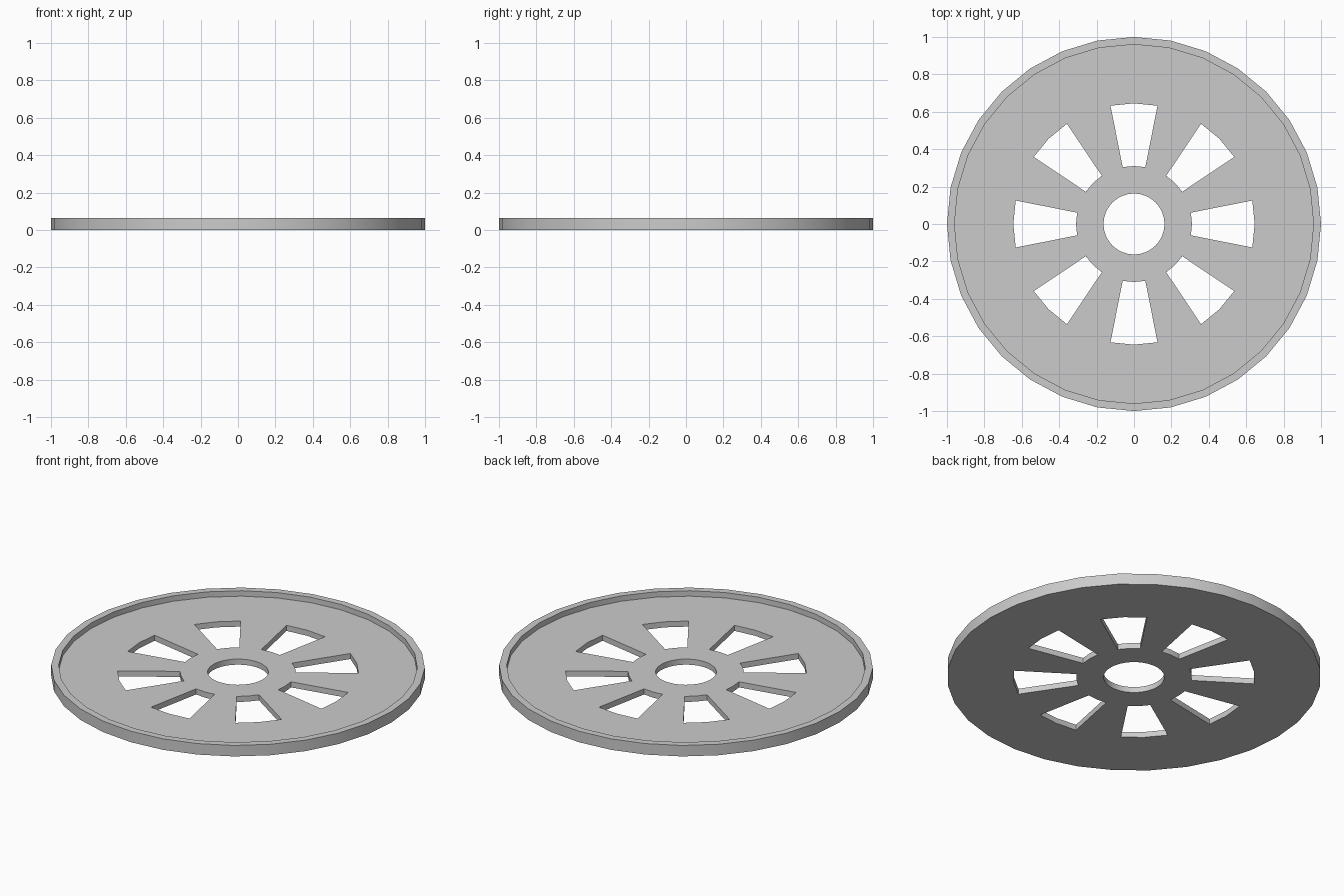
import bpy, bmesh
from math import cos, sin, tau

if "Cube" in bpy.data.objects:
    bpy.data.objects.remove(bpy.data.objects["Cube"])

SIDES = 32
RADII = [0.163, 0.31, 0.645, 0.96, 1.0]   # hole, slot inner, slot outer, lip inner, lip outer
PLATE_TOP, LIP_TOP = 0.033, 0.065

bm = bmesh.new()

# Flat polar layout, leaving out the eight slots
rings = [[bm.verts.new((r * cos(tau * i / SIDES), r * sin(tau * i / SIDES), 0))
          for i in range(SIDES)] for r in RADII]
for k in range(len(RADII) - 1):
    for i in range(SIDES):
        if k == 1 and i % 4 in (0, 3):    # slot centred on every 45 degrees
            continue
        j = (i + 1) % SIDES
        bm.faces.new((rings[k][i], rings[k + 1][i], rings[k + 1][j], rings[k][j]))


def raise_faces(faces, height, keep):
    """Extrude faces upward and return the new top faces."""
    geom = bmesh.ops.extrude_face_region(bm, geom=faces, use_keep_orig=keep)["geom"]
    for v in (g for g in geom if isinstance(g, bmesh.types.BMVert)):
        v.co.z += height
    return [g for g in geom if isinstance(g, bmesh.types.BMFace)]


# Plate thickness
top = raise_faces(bm.faces[:], PLATE_TOP, True)

# Raised lip around the edge
lip = [f for f in top if f.calc_center_median().xy.length > 0.96]
raise_faces(lip, LIP_TOP - PLATE_TOP, False)
bmesh.ops.delete(bm, geom=[f for f in lip if f.is_valid], context='FACES')
bmesh.ops.recalc_face_normals(bm, faces=bm.faces[:])

mesh = bpy.data.meshes.new("slotted_disc")
bm.to_mesh(mesh)
bm.free()
disc = bpy.data.objects.new("slotted_disc", mesh)
bpy.context.collection.objects.link(disc)

# Smooth round walls, sharp rims
bpy.context.view_layer.objects.active = disc
disc.select_set(True)
bpy.ops.object.shade_smooth_by_angle(angle=0.52)
